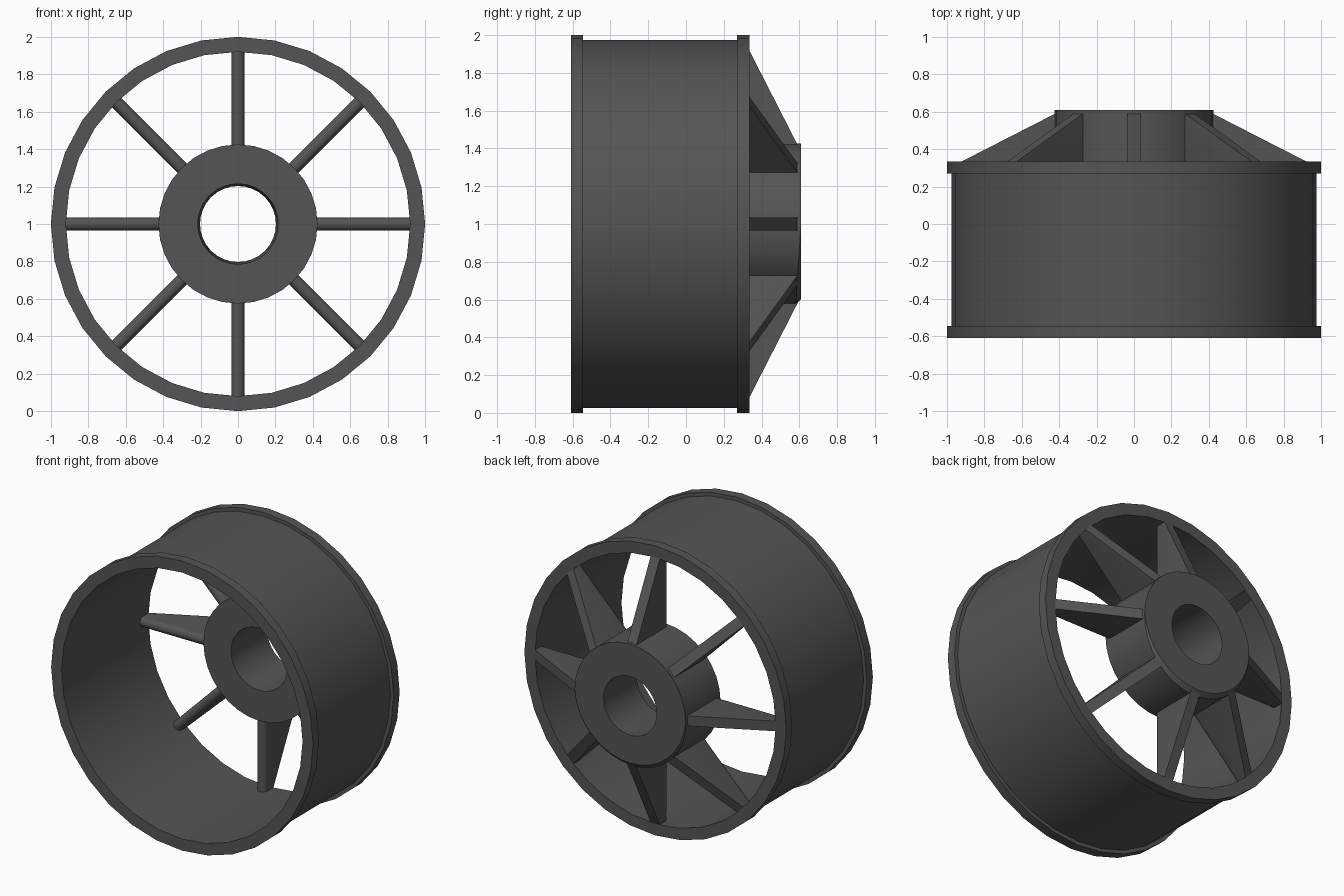
import bpy, bmesh, math
from mathutils import Matrix, Vector

if "Cube" in bpy.data.objects:
    bpy.data.objects.remove(bpy.data.objects["Cube"])

SIDES = 32
dark = bpy.data.materials.new("dark_grey")
dark.diffuse_color = (0.09, 0.09, 0.09, 1)
dark.use_nodes = True
dark.node_tree.nodes["Principled BSDF"].inputs["Base Color"].default_value = dark.diffuse_color


def finish(name, bm, smooth=True):
    bmesh.ops.recalc_face_normals(bm, faces=bm.faces)
    me = bpy.data.meshes.new(name)
    bm.to_mesh(me)
    bm.free()
    me.materials.append(dark)
    ob = bpy.data.objects.new(name, me)
    bpy.context.collection.objects.link(ob)
    if smooth:
        bpy.ops.object.select_all(action='DESELECT')
        ob.select_set(True)
        bpy.context.view_layer.objects.active = ob
        bpy.ops.object.shade_smooth_by_angle(angle=math.radians(35))
    return ob


def skin(bm, rings, closed):
    """Join a list of equal vertex loops with quads."""
    n = len(rings[0])
    for i in range(len(rings) if closed else len(rings) - 1):
        a, b = rings[i], rings[(i + 1) % len(rings)]
        for j in range(n):
            k = (j + 1) % n
            bm.faces.new((a[j], a[k], b[k], b[j]))


def lathe(name, profile, tweak=None):
    """Revolve a closed (radius, y) profile about the axle at z = 1."""
    bm = bmesh.new()
    rings = []
    for i in range(SIDES):
        a = 2 * math.pi * i / SIDES
        pts = tweak(profile, a) if tweak else profile
        rings.append([bm.verts.new((r * math.cos(a), y, 1 + r * math.sin(a)))
                      for r, y in pts])
    skin(bm, rings, True)
    return finish(name, bm)


# Rim: barrel with a raised flange at each end
lathe("rim", [(0.92, -0.61), (1.0, -0.61), (1.0, -0.545), (0.975, -0.545),
              (0.975, 0.27), (1.0, 0.27), (1.0, 0.335), (0.92, 0.335)])


# Hub: thick tube, its back edge chamfered only toward the bottom
def chamfer_bottom(profile, a):
    c = 0.001 + 0.028 * max(0, -math.sin(a))
    return [profile[0], profile[1], (0.425, 0.61 - c), (0.425 - c, 0.61), profile[2]]


lathe("hub", [(0.215, 0.23), (0.425, 0.23), (0.203, 0.61)], chamfer_bottom)

# Spokes: tapered webs with a rounded front edge and a sloping flat back
HALF, FRONT = 0.035, 0.24
for s in range(8):
    bm = bmesh.new()
    turn = Matrix.Rotation(s * math.pi / 4, 4, 'Y')
    rings = []
    for r, back in ((0.405, 0.598), (0.935, 0.327)):
        section = [(-HALF, back), (HALF, back)]
        for i in range(9):
            t = math.pi * i / 8
            section.append((HALF * math.cos(t), FRONT + HALF * (1 - math.sin(t))))
        rings.append([bm.verts.new(turn @ Vector((x, y, r)) + Vector((0, 0, 1)))
                      for x, y in section])
    skin(bm, rings, False)
    for ring in rings:
        bm.faces.new(ring)
    finish(f"spoke_{s + 1}", bm)
